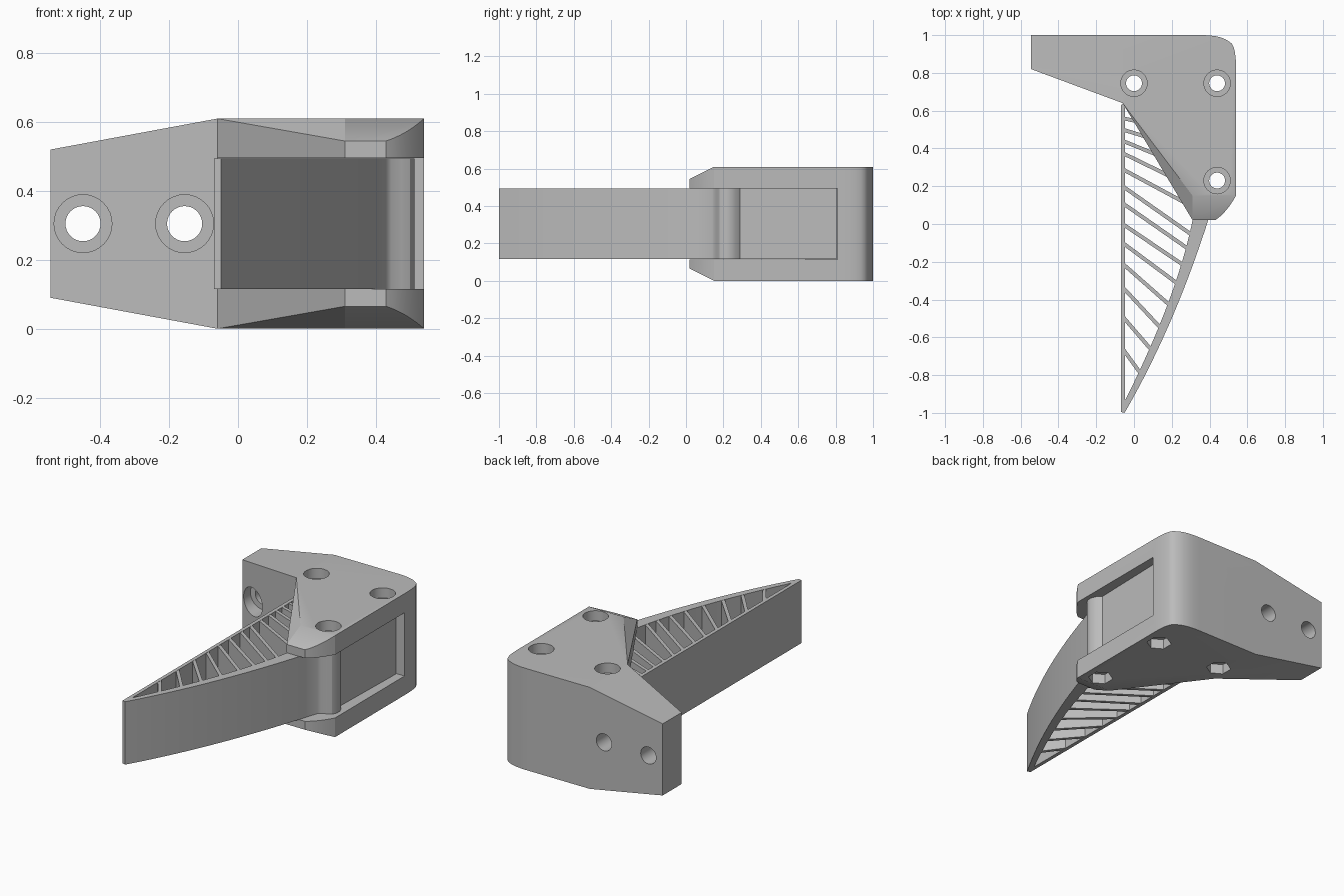
import bpy
import bmesh
import math
from mathutils import Vector, Matrix

if "Cube" in bpy.data.objects:
    bpy.data.objects.remove(bpy.data.objects["Cube"], do_unlink=True)

H = 0.61                 # bracket height
LOW, HIGH = 0.115, 0.495  # slot between the two plates

grey = bpy.data.materials.new("plain grey")
grey.use_nodes = True
grey.diffuse_color = (0.5, 0.5, 0.5, 1)
grey.node_tree.nodes["Principled BSDF"].inputs["Base Color"].default_value = (0.5, 0.5, 0.5, 1)


def add_object(name, bm):
    bmesh.ops.recalc_face_normals(bm, faces=bm.faces)
    mesh = bpy.data.meshes.new(name)
    bm.to_mesh(mesh)
    bm.free()
    mesh.materials.append(grey)
    obj = bpy.data.objects.new(name, mesh)
    bpy.context.collection.objects.link(obj)
    return obj


def add_prism(bm, outline, z0, z1):
    bottom = [bm.verts.new((x, y, z0)) for x, y in outline]
    top = [bm.verts.new((x, y, z1)) for x, y in outline]
    bm.faces.new(bottom)
    bm.faces.new(top)
    n = len(outline)
    for i in range(n):
        j = (i + 1) % n
        bm.faces.new((bottom[i], bottom[j], top[j], top[i]))


def prism(name, outline, z0, z1):
    bm = bmesh.new()
    add_prism(bm, outline, z0, z1)
    return add_object(name, bm)


def rod(name, start, end, radius, sides=32):
    start, end = Vector(start), Vector(end)
    axis = end - start
    bm = bmesh.new()
    place = Matrix.Translation((start + end) / 2) @ axis.to_track_quat("Z", "Y").to_matrix().to_4x4()
    bmesh.ops.create_cone(bm, cap_ends=True, segments=sides, radius1=radius,
                          radius2=radius, depth=axis.length, matrix=place)
    return add_object(name, bm)


def activate(obj):
    bpy.ops.object.select_all(action="DESELECT")
    obj.select_set(True)
    bpy.context.view_layer.objects.active = obj


def cut(target, cutter):
    cutter.hide_render = True
    activate(target)
    mod = target.modifiers.new("cut", "BOOLEAN")
    mod.operation = "DIFFERENCE"
    mod.solver = "EXACT"
    mod.object = cutter
    bpy.ops.object.modifier_apply(modifier=mod.name)


def discard(cutter):
    bpy.data.objects.remove(cutter, do_unlink=True)


def curve(a, c, b, steps=16):
    a, c, b = Vector(a), Vector(c), Vector(b)
    points = []
    for i in range(steps + 1):
        t = i / steps
        points.append(tuple(a * (1 - t) ** 2 + c * 2 * t * (1 - t) + b * t * t))
    return points


# Bracket: extruded outline, then sloped flange and bevelled nose
corner = curve((0.54, 0.83), (0.54, 0.95), (0.505, 0.965), 5) + curve((0.505, 0.965), (0.46, 1), (0.36, 1), 5)[1:]
nose = curve((0.43, 0.02), (0.49, 0.06), (0.54, 0.15), 6)
outline = [(-0.545, 1), (-0.545, 0.82), (-0.06, 0.64), (0.31, 0.02)] + nose + corner
bm = bmesh.new()
add_prism(bm, outline, 0, H)
for sign in (1, -1):
    edge = H if sign > 0 else 0
    for point, normal in (((-0.06, 0, edge), (-0.09, 0, 0.485 * sign)),
                          ((0, 0.15, edge), (0, -0.065, 0.13 * sign))):
        bmesh.ops.bisect_plane(bm, geom=bm.verts[:] + bm.edges[:] + bm.faces[:],
                               plane_co=point, plane_no=Vector(normal).normalized(), clear_outer=True)
        rim = [e for e in bm.edges if e.is_boundary]
        bmesh.ops.holes_fill(bm, edges=rim)
bracket = add_object("bracket", bm)

# Slanted bevel along the diagonal side, above and below
for side in (1, -1):
    bm = bmesh.new()
    for x, y, z in ((-0.06, 0.64, H), (0.31, 0.15, H), (0.31, -0.02, 0.525)):
        for lift in (0, 0.2):
            height = z + lift
            bm.verts.new((x, y, height if side > 0 else H - height))
    bmesh.ops.convex_hull(bm, input=bm.verts)
    wedge = add_object("bevel_cutter", bm)
    cut(bracket, wedge)
    discard(wedge)

# Slot that holds the finger
slot = prism("slot_cutter", [(-0.06, -0.3), (0.8, -0.3), (0.8, 0.81), (-0.06, 0.81)], LOW, HIGH)
cut(bracket, slot)
discard(slot)

# Finger: hollow curved blade with a solid root
shoulder = [(0.445, 0.155), (0.475, 0.165), (0.5, 0.18), (0.513, 0.205),
            (0.513, 0.235), (0.5, 0.265), (0.475, 0.29)]
blade = ([(-0.07, -0.995), (-0.05, -1)]
         + curve((-0.05, -1), (0.236, -0.507), (0.43, 0.14))[1:] + shoulder
         + [(0.488, 0.805), (-0.05, 0.805), (-0.05, 0.64), (-0.07, 0.63)])
finger = prism("finger", blade, LOW + 0.001, HIGH - 0.001)
cavity = ([(-0.048, -0.93)] + curve((-0.045, -0.93), (0.2275, -0.385), (0.31, 0.02))
          + [(0.35, 0.2), (0.35, 0.53), (-0.048, 0.62)])
hollow = prism("hollow_cutter", cavity, 0, H)
cut(finger, hollow)
discard(hollow)

# Slanted ribs across the hollow: left height, right end
ribs = [(-0.66, 0.045, -0.805), (-0.49, 0.095, -0.67), (-0.335, 0.15, -0.56),
        (-0.21, 0.195, -0.435), (-0.1, 0.23, -0.315), (0, 0.265, -0.22),
        (0.11, 0.285, -0.13), (0.2, 0.31, -0.06), (0.29, 0.33, 0.08),
        (0.375, 0.36, 0.17), (0.44, 0.36, 0.27), (0.5, 0.36, 0.37), (0.56, 0.36, 0.47)]
bm = bmesh.new()
for y0, x1, y1 in ribs:
    slope = (y1 - y0) / (x1 + 0.06)
    half = 0.01 * math.sqrt(1 + slope * slope)
    add_prism(bm, [(-0.06, y0 - half), (x1, y1 - half), (x1, y1 + half), (-0.06, y0 + half)],
              LOW + 0.002, HIGH - 0.002)
add_object("finger_ribs", bm)

# Vertical bolt holes with round recesses above and hex recesses below
for x, y in ((0, 0.745), (0.44, 0.745), (0.44, 0.23)):
    bolt = rod("bolt_cutter", (x, y, -0.1), (x, y, 0.8), 0.042)
    head = rod("head_cutter", (x, y, H - 0.06), (x, y, 0.8), 0.07)
    nut = rod("nut_cutter", (x, y, -0.1), (x, y, 0.06), 0.07, 6)
    cut(finger, bolt)
    for cutter in (bolt, head, nut):
        cut(bracket, cutter)
        discard(cutter)

# Mounting holes through the flange, with round recesses at the front
for x in (-0.45, -0.155):
    for cutter in (rod("mount_cutter", (x, 0.4, 0.305), (x, 1.2, 0.305), 0.051),
                   rod("mount_head_cutter", (x, 0.4, 0.305), (x, 0.88, 0.305), 0.084)):
        cut(bracket, cutter)
        discard(cutter)

for obj in (bracket, finger):
    activate(obj)
    bpy.ops.object.shade_smooth_by_angle(angle=math.radians(30))
